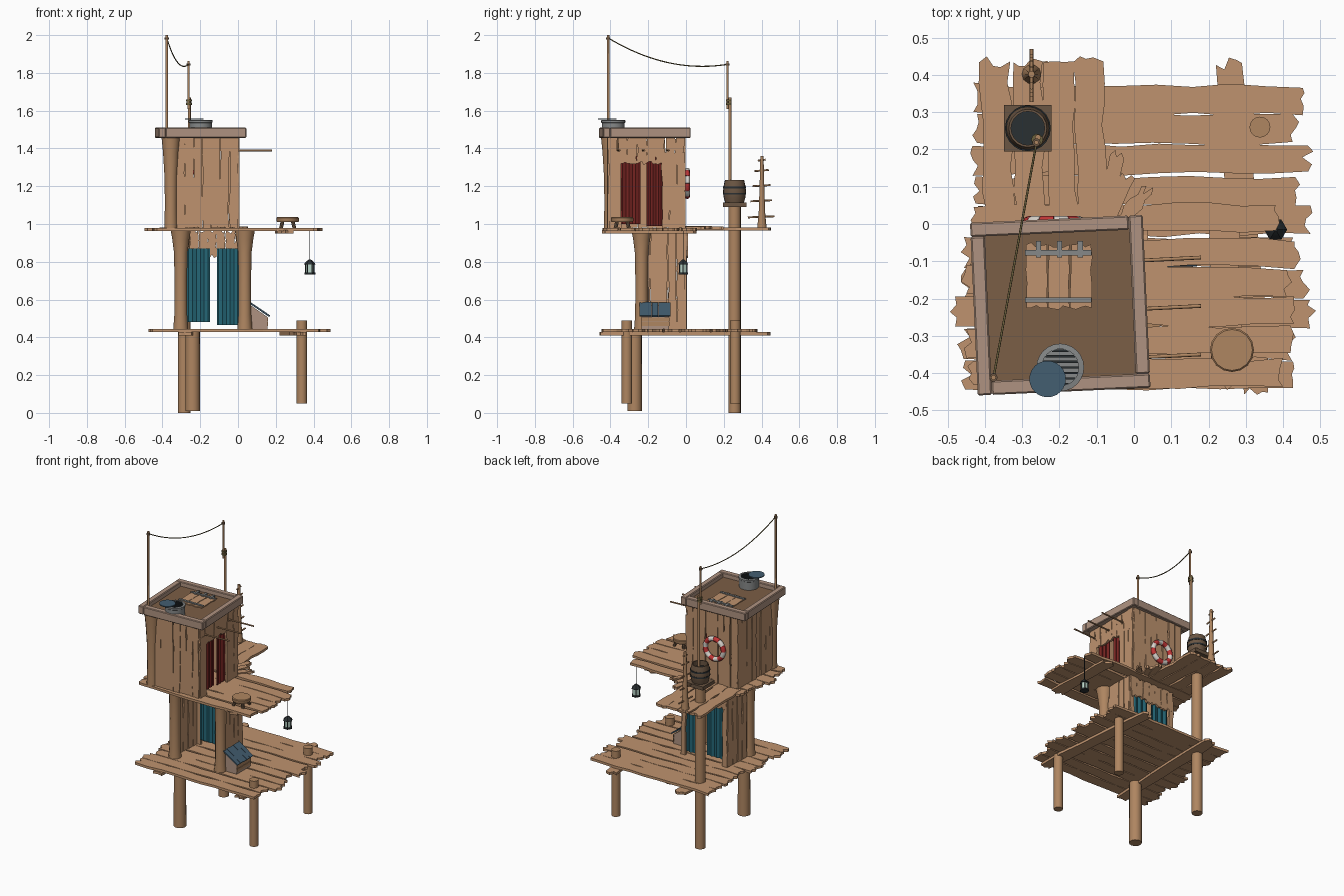
import bpy, bmesh, math, random
from mathutils import Vector, Matrix

if "Cube" in bpy.data.objects:
    bpy.data.objects.remove(bpy.data.objects["Cube"])
random.seed(4)
R = random.uniform

def mat(name, r, g, b):
    m = bpy.data.materials.new(name)
    m.diffuse_color = (r ** 2.2, g ** 2.2, b ** 2.2, 1)
    m.use_nodes = True
    m.node_tree.nodes["Principled BSDF"].inputs["Base Color"].default_value = m.diffuse_color
    return m

WOOD = mat("wood", .74, .57, .43); POST = mat("post_wood", .68, .52, .38)
DARK = mat("dark_wood", .42, .34, .27); FRAME = mat("frame_wood", .68, .57, .50)
ROOF = mat("roof_brown", .48, .37, .28); BLUE = mat("blue", .27, .37, .44)
TEAL = mat("teal_cloth", .16, .40, .46); RED = mat("red_cloth", .46, .16, .15)
METAL = mat("grey_metal", .52, .53, .53); BLACK = mat("black_iron", .18, .20, .21)
GLASS = mat("glass", .72, .83, .78); WHITE = mat("white", .85, .83, .8)
RING = mat("ring_red", .75, .22, .22); ROPE = mat("rope", .42, .38, .25)

def finish(name, bm, material, smooth=False):
    bmesh.ops.recalc_face_normals(bm, faces=bm.faces)
    me = bpy.data.meshes.new(name); bm.to_mesh(me); bm.free()
    me.materials.append(material)
    o = bpy.data.objects.new(name, me); bpy.context.collection.objects.link(o)
    if smooth:
        bpy.ops.object.select_all(action='DESELECT')
        o.select_set(True); bpy.context.view_layer.objects.active = o
        bpy.ops.object.shade_smooth_by_angle(angle=math.radians(40))
    return o

def plank(bm, p0, p1, w, normal, t=.016, jag=.018, wob=.006, n=5):
    """Rough board from p0 to p1 with wavy edges and jagged ends."""
    p0, p1, z = Vector(p0), Vector(p1), Vector(normal)
    x = p1 - p0; L = x.length; x.normalize(); y = z.cross(x)
    pts = [(L * i / n, -w / 2 + R(-wob, wob)) for i in range(n + 1)]
    pts += [(L + R(-jag, jag), w * k) for k in (-.2, .05, .25)]
    pts += [(L * i / n, w / 2 + R(-wob, wob)) for i in range(n, -1, -1)]
    pts += [(R(-jag, jag), w * k) for k in (.25, 0, -.2)]
    v = [bm.verts.new(p0 + x * a + y * b + z * t / 2) for a, b in pts]
    u = [bm.verts.new(q.co - z * t) for q in v]
    bm.faces.new(v); bm.faces.new(u[::-1])
    for i in range(len(v)):
        j = (i + 1) % len(v)
        bm.faces.new((v[i], u[i], u[j], v[j]))

def planks(name, items, material=WOOD, **kw):
    bm = bmesh.new()
    for p0, p1, w, nrm in items:
        plank(bm, p0, p1, w, nrm, **kw)
    return finish(name, bm, material)

def wall(name, a, b, z0, z1, n, **kw):
    """Row of upright boards from plan point a to plan point b."""
    a, b = Vector((*a, 0)), Vector((*b, 0)); d = (b - a) / n
    nrm = d.normalized().cross(Vector((0, 0, 1))); items = []
    for i in range(n):
        c = a + d * (i + .5) + nrm * R(-.004, .004)
        s = d * R(-.08, .08)
        items.append((c + Vector((0, 0, z0)), c + s + Vector((0, 0, z1)), d.length * R(.93, 1.02), nrm))
    return planks(name, items, **dict(dict(t=.014, jag=.004, wob=.005), **kw))

def box(name, c, s, material, rot=None):
    bm = bmesh.new(); bmesh.ops.create_cube(bm, size=1)
    bm.transform(Matrix.Translation(c) @ (rot or Matrix()) @ Matrix.Diagonal((*s, 1)))
    return finish(name, bm, material)

def lathe(name, xy, prof, material, n=16, lean=(0, 0), cap=True):
    """Revolve (radius, z) profile around a vertical axis."""
    bm = bmesh.new(); rings = []; z0, z1 = prof[0][1], prof[-1][1]
    for r, z in prof:
        k = (z - z0) / (z1 - z0) if z1 != z0 else 0
        rings.append([bm.verts.new((xy[0] + lean[0] * k + r * math.cos(2 * math.pi * i / n),
                                    xy[1] + lean[1] * k + r * math.sin(2 * math.pi * i / n), z)) for i in range(n)])
    for a, b in zip(rings, rings[1:]):
        for i in range(n):
            bm.faces.new((a[i], a[(i + 1) % n], b[(i + 1) % n], b[i]))
    bm.faces.new(rings[0]); bm.faces.new(rings[-1])
    return finish(name, bm, material, True)

def tube(name, pts, r, material):
    cu = bpy.data.curves.new(name, 'CURVE'); cu.dimensions = '3D'
    cu.bevel_depth = r; cu.bevel_resolution = 2; cu.use_fill_caps = True
    s = cu.splines.new('POLY'); s.points.add(len(pts) - 1)
    for p, q in zip(s.points, pts): p.co = (*q, 1)
    cu.materials.append(material)
    o = bpy.data.objects.new(name, cu); bpy.context.collection.objects.link(o)
    return o

UP = (0, 0, 1)
# stilts
lathe("front_left_stilt", (-.24, -.272), [(.039, .01), (.038, .43)], POST)
lathe("front_right_stilt", (.338, -.313), [(.028, .05), (.028, .49)], POST)
lathe("back_right_stilt", (.338, .26), [(.028, .05), (.028, .49)], POST)
lathe("back_left_tall_stilt", (-.285, .257), [(.033, 0), (.033, 1.09)], POST)

# lower deck with two beams
planks("lower_deck", [((-.44 + R(-.025, .025), y, .435), (.45 + R(-.03, .035), y + R(-.006, .006), .435), .077, UP)
                      for y in [-.405 + .0823 * i for i in range(10)]], n=9)
planks("lower_beams", [((.33, -.455, .419), (.26, .43, .419), .075, UP),
                       ((-.28, -.455, .419), (-.25, .42, .419), .08, UP)], wob=.009)

# upper deck: main floor, back wing and fan of corner boards
xs0 = [-.43, -.45, -.48, -.45, -.44, -.43]
xs1 = [.40, .42, .43, .41, .43, .38]
planks("upper_deck_floor", [((xs0[i], -.4 + .082 * i, .972), (xs1[i], -.4 + .082 * i + R(-.008, .008), .972), .075, UP)
                            for i in range(6)], n=9)
planks("upper_deck_back_wing", [((x + .015, -.02, .974), (x, .435, .974), .078, UP)
                                for x in (-.375, -.29, -.205, -.125)], n=8)
planks("upper_deck_corner_boards", [((-.10, .01, .978), (-.045, .18, .978), .04, UP),
                                    ((-.08, 0, .982), (-.015, .13, .982), .035, UP),
                                    ((-.04, 0, .979), (.035, .09, .979), .035, UP)])
planks("upper_beam", [((.25, -.43, .959), (.24, .04, .959), .08, UP)])

# lower hut: open front, plank sides, curtained back
flare = [(.040, .44), (.034, .52), (.033, .70), (.036, .85), (.045, .92), (.053, .965)]
for nm, x in (("left", -.303), ("right", .036)):
    lathe("lower_front_post_" + nm, (x, -.235), flare, POST, 12)
wall("lower_left_wall", (-.307, .0), (-.307, -.24), .44, .965, 5)
wall("lower_right_wall", (.032, -.24), (.032, 0), .44, .965, 5)
wall("lower_back_header", (.03, 0), (-.305, 0), .83, .965, 7, jag=.015)
for nm, x in (("left", -.29), ("right", .018)):
    wall("lower_back_board_" + nm, (x + .015, 0), (x - .015, 0), .44, .9, 1)

def curtain(name, a, b, z0, z1, nrm, material):
    """Cloth sheet with soft folds and a slightly uneven hem."""
    bm = bmesh.new(); a, b, nrm = Vector((*a, 0)), Vector((*b, 0)), Vector(nrm); rows = []
    for i in range(13):
        p = a.lerp(b, i / 12) + nrm * .004 * math.sin(i * 1.6)
        rows.append([bm.verts.new(p + off + Vector((0, 0, z))) for off, z in
                     ((Vector(), z0), (Vector(), z1), (nrm * .004, z1), (nrm * .004, z0))])
    for p, q in zip(rows, rows[1:]):
        for k in range(4):
            bm.faces.new((p[k], p[(k + 1) % 4], q[(k + 1) % 4], q[k]))
    bm.faces.new(rows[0]); bm.faces.new(rows[-1])
    finish(name, bm, material, True)

curtain("teal_curtain_left", (-.272, -.016), (-.148, -.016), .48, .87, (0, 1, 0), TEAL)
curtain("teal_curtain_right", (-.112, -.016), (.008, -.016), .465, .87, (0, 1, 0), TEAL)

# upper hut
flare2 = [(.035, .98), (.032, 1.1), (.034, 1.25), (.042, 1.38), (.05, 1.46)]
lathe("upper_front_post", (-.355, -.4), flare2, POST, 12)
wall("upper_front_wall", (-.33, -.408), (0, -.408), .98, 1.465, 7)
wall("upper_left_wall", (-.37, -.01), (-.37, -.40), .98, 1.465, 8)
wall("upper_back_wall", (0, -.012), (-.375, -.012), .98, 1.465, 8)
wall("upper_right_header", (-.003, -.41), (-.003, -.01), 1.32, 1.465, 8, jag=.014)
wall("upper_right_wall_front", (-.003, -.41), (-.003, -.345), .98, 1.38, 1)
wall("upper_right_wall_back", (-.003, -.13), (-.003, -.01), .98, 1.38, 3)
curtain("red_curtain_front", (-.014, -.345), (-.014, -.24), 1.0, 1.36, (1, 0, 0), RED)
curtain("red_curtain_back", (-.014, -.208), (-.014, -.125), .99, 1.36, (1, 0, 0), RED)
for i, y in enumerate((-.36, -.23, -.1)):
    tube(f"awning_pole_{i}", [(-.02, y, 1.39), (.18, y + .01, 1.39)], .005, POST)

# roof: tilted rim around a flat panel
rot = Matrix.Rotation(math.radians(2.6), 4, 'Z'); C = Vector((-.198, -.218, 1.483))
for i in range(4):
    m = rot @ Matrix.Rotation(i * math.pi / 2, 4, 'Z')
    o = box(f"roof_rim_{i}", C + m @ Vector((.019, -.213, 0)), (.426, .038, .054), FRAME, m)
    b = o.modifiers.new("soft_edge", 'BEVEL'); b.width = .004
box("roof_panel", C + Vector((0, 0, -.012)), (.42, .42, .02), ROOF, rot)
planks("roof_hatch", [((-.262 + .06 * i, -.225, 1.48), (-.262 + .06 * i, -.055, 1.48), .056, UP) for i in range(3)], t=.014, jag=.008, wob=.003)
for i, y in enumerate((-.077, -.204)):
    box(f"hatch_strap_{i}", (-.203, y, 1.489), (.178, .014, .008), METAL)
for i in range(3):
    box(f"hatch_hinge_{i}", (-.256 + .056 * i, -.068, 1.491), (.014, .045, .008), METAL)
# vent drum and loose lid
lathe("vent_drum", (-.198, -.385), [(.06, 1.475), (.06, 1.535), (.064, 1.538), (.064, 1.549), (.05, 1.551), (.05, 1.542)], METAL, 24)
for i in range(7):
    y = -.045 + .015 * i; w = 2 * math.sqrt(.05 ** 2 - y * y)
    box(f"vent_slat_{i}", (-.198, -.385 + y, 1.546), (w, .006, .006), BLACK)
lathe("vent_lid", (-.232, -.416), [(.049, 1.553), (.049, 1.559)], BLUE, 24)

# masts and sagging line
A, B = Vector((-.377, -.412, 1.985)), Vector((-.262, .217, 1.845))
lathe("front_mast", (-.377, -.412), [(.007, 1.47), (.0065, 2.0)], POST, 10)
lathe("front_mast_collar", (-.377, -.412), [(.011, 1.976), (.011, 1.988)], DARK, 10)
lathe("back_mast_lower", (-.258, .232), [(.008, 1.12), (.008, 1.67)], POST, 10)
lathe("back_mast_upper", (-.262, .219), [(.006, 1.61), (.006, 1.862)], POST, 10)
for i, z in enumerate((1.63, 1.648)):
    lathe(f"mast_binding_{i}", (-.26, .226), [(.016, z), (.016, z + .012)], ROPE, 10)
lathe("back_mast_collar", (-.262, .219), [(.011, 1.838), (.011, 1.85)], DARK, 10)
tube("line", [A.lerp(B, t / 20) - Vector((0, 0, .24 * t / 20 * (1 - t / 20))) for t in range(21)], .003, ROPE)

# barrel on its platform
box("barrel_platform", (-.285, .257, 1.102), (.128, .124, .024), DARK)
lathe("barrel", (-.285, .257), [(.05, 1.114), (.057, 1.14), (.061, 1.172), (.057, 1.205), (.051, 1.232), (.045, 1.232), (.047, 1.17)], DARK, 20)
for i, (z, r) in enumerate(((1.128, .056), (1.155, .0615), (1.188, .0615), (1.214, .057))):
    lathe(f"barrel_hoop_{i}", (-.285, .257), [(r, z), (r, z + .01)], BLACK, 20) if i in (1, 2) else None

# perch pole with rungs
lathe("perch_pole", (-.275, .402), [(.026, .98), (.018, 1.06), (.013, 1.2), (.009, 1.36)], POST, 10)
for i, (z, h) in enumerate(((1.035, .075), (1.12, .06), (1.2, .05), (1.28, .04), (1.335, .022))):
    tube(f"perch_rung_{i}", [(-.275, .402 - h, z), (-.275, .402 + h * .9, z + .006)], .005, POST)

# life ring on back wall: alternating arcs
for i in range(12):
    a0 = i * math.pi / 6
    tube(f"life_ring_{i}", [(-.215 + .067 * math.cos(a0 + k * math.pi / 24), .006, 1.215 + .067 * math.sin(a0 + k * math.pi / 24))
                            for k in range(5)], .016, RING if i % 2 else WHITE)

# stool
lathe("stool_seat", (.263, -.338), [(.055, 1.01), (.059, 1.015), (.059, 1.032), (.055, 1.036)], POST, 16)
for i in range(4):
    a = math.pi / 4 + i * math.pi / 2; c, s = math.cos(a), math.sin(a)
    lathe(f"stool_leg_{i}", (.263 + .05 * c, -.338 + .05 * s), [(.01, .978), (.01, 1.015)], DARK, 8, (-.012 * c, -.012 * s))

# hanging lantern
LX = (.38, -.015)
tube("lantern_cord", [(*LX, .972), (*LX, .81)], .002, BLACK)
lathe("lantern_base", LX, [(.029, .733), (.029, .742)], BLACK, 6)
lathe("lantern_glass", LX, [(.021, .742), (.021, .787)], GLASS, 6)
lathe("lantern_cap", LX, [(.031, .785), (.027, .793), (.013, .806), (.006, .812)], BLACK, 6)
for i in range(6):
    x, y = LX[0] + .023 * math.cos(i * math.pi / 3), LX[1] + .023 * math.sin(i * math.pi / 3)
    tube(f"lantern_bar_{i}", [(x, y, .738), (x, y, .79)], .003, BLACK)

# lean-to box with sloped tiled lid
bm = bmesh.new()
side = [(.07, .445), (.155, .445), (.155, .508), (.07, .568)]
v = [[bm.verts.new((x, y, z)) for x, z in side] for y in (-.235, -.09)]
for k in range(4):
    bm.faces.new((v[0][k], v[0][(k + 1) % 4], v[1][(k + 1) % 4], v[1][k]))
bm.faces.new(v[0]); bm.faces.new(v[1])
finish("small_box_body", bm, FRAME)
tilt = Matrix.Rotation(math.radians(34), 4, 'Y')
for r in range(3):
    for c in range(5):
        box(f"box_tile_{r}_{c}", (.083 + .033 * r, -.231 + .0335 * c, .568 - .0225 * r + R(0, .003)), (.044, .032, .008), BLUE, tilt)
for i, z in enumerate((.47, .495)):
    box(f"box_slat_{i}", (.156, -.1625, z), (.005, .15, .02), POST)
